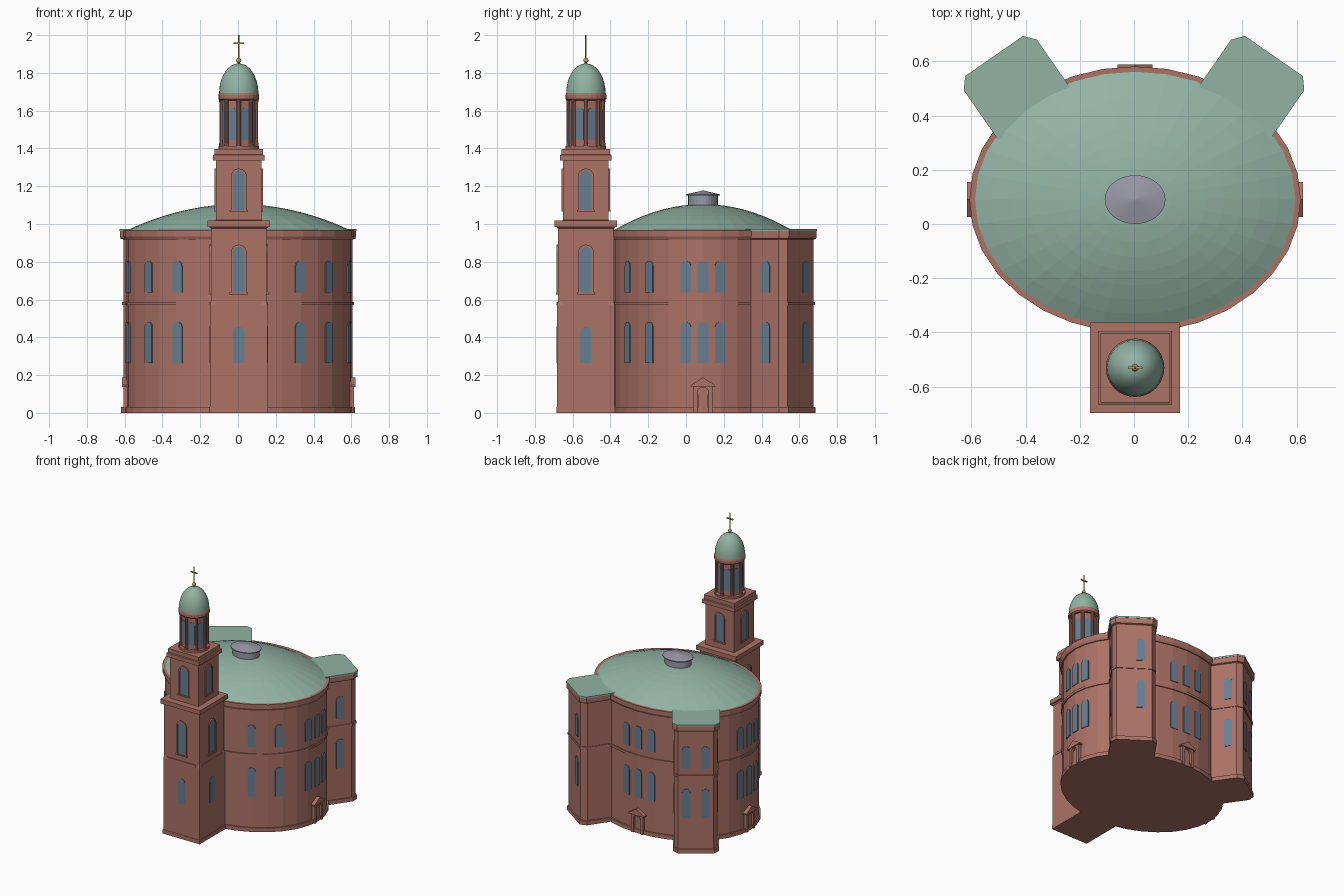
import bpy, bmesh, math
from math import sin, cos, pi, radians
from mathutils import Vector

cube = bpy.data.objects.get("Cube")
if cube:
    bpy.data.objects.remove(cube)


def material(name, rgb):
    m = bpy.data.materials.new(name)
    m.use_nodes = True
    m.diffuse_color = (*rgb, 1)
    bsdf = next(n for n in m.node_tree.nodes if n.type == 'BSDF_PRINCIPLED')
    bsdf.inputs["Base Color"].default_value = (*rgb, 1)
    bsdf.inputs["Roughness"].default_value = 0.8
    return m


BRICK = material("red sandstone", (0.41, 0.168, 0.133))
COPPER = material("green copper", (0.29, 0.45, 0.37))
GLASS = material("blue glass", (0.135, 0.21, 0.29))
LEAD = material("grey lead", (0.32, 0.32, 0.39))
GOLD = material("gold", (0.5, 0.35, 0.1))

CX, CY = 0.004, 0.09        # centre of the oval hall
RX, RY = 0.595, 0.475       # hall wall radii
TY = -0.53                  # centre of the front tower
Z = Vector((0, 0, 1))


def loft(name, rings, mat, smooth=False):
    """Skin matching rings of points and cap both ends."""
    bm = bmesh.new()
    loops = [[bm.verts.new(p) for p in r] for r in rings]
    n = len(loops[0])
    for a, b in zip(loops, loops[1:]):
        for i in range(n):
            j = (i + 1) % n
            bm.faces.new((a[i], a[j], b[j], b[i]))
    bm.faces.new(loops[0])
    bm.faces.new(loops[-1])
    bmesh.ops.recalc_face_normals(bm, faces=bm.faces)
    me = bpy.data.meshes.new(name)
    bm.to_mesh(me)
    bm.free()
    me.materials.append(mat)
    ob = bpy.data.objects.new(name, me)
    bpy.context.collection.objects.link(ob)
    if smooth:
        bpy.ops.object.select_all(action='DESELECT')
        ob.select_set(True)
        bpy.context.view_layer.objects.active = ob
        bpy.ops.object.shade_smooth_by_angle(angle=radians(35))
    return ob


def oval(x, y, z, rx, ry, n=32):
    return [(x + rx * cos(2 * pi * i / n), y + ry * sin(2 * pi * i / n), z) for i in range(n)]


def lathe(name, x, y, profile, mat, n=24, smooth=False):
    return loft(name, [oval(x, y, z, r, r, n) for r, z in profile], mat, smooth)


def square(z, h):
    return [(CX + a * h, TY + b * h, z) for a, b in ((-1, -1), (1, -1), (1, 1), (-1, 1))]


def panel(name, outline, origin, normal, front, mat, back=0.012):
    """Upright plate: outline is (across, z), pushed out along a level normal."""
    nrm = Vector((*normal, 0)).normalized()
    o, side = Vector((*origin, 0)), Z.cross(nrm)
    rings = [[o + side * a + Z * z + nrm * d for a, z in outline] for d in (-back, front)]
    return loft(name, rings, mat)


def arch(w, z0, z1, steps=8):
    """Round-headed opening outline, from right foot over to left foot."""
    r = w / 2
    return [(r, z0)] + [(r * cos(pi * i / steps), z1 - r + r * sin(pi * i / steps))
                        for i in range(steps + 1)] + [(-r, z0)]


def bar(half, z0, z1):
    return [(-half, z0), (half, z0), (half, z1), (-half, z1)]


FLOORS = (("lower", 0.265, 0.482), ("upper", 0.637, 0.805))


def window_pair(name, origin, normal):
    for floor, z0, z1 in FLOORS:
        panel(f"{name}_{floor}", arch(0.056, z0, z1), origin, normal, 0.004, GLASS, 0.004)


# Oval hall with plinth, string course and cornice
wall = [(0.01, 0), (0.01, 0.03), (0, 0.03), (0, 0.57), (0.007, 0.57), (0.007, 0.588),
        (0, 0.588), (0, 0.918), (0.008, 0.918), (0.016, 0.935), (0.016, 0.967)]
loft("hall", [oval(CX, CY, z, RX + d, RY + d) for d, z in wall], BRICK)

# Shallow dome and its lantern
dome = [oval(CX, CY, 1.105 - 0.14 * f * f, RX * f, RY * f) for f in [1 - i / 9 for i in range(9)]]
loft("hall_dome", dome, COPPER)
lantern = [(0.098, 1.08), (0.098, 1.15), (0.112, 1.15), (0.112, 1.157), (0.004, 1.177)]
loft("lantern", [oval(CX, CY, z, r, r * 0.8) for r, z in lantern], LEAD)


# Hall windows and the three gabled doorways
def hall_spot(deg):
    t = radians(deg)
    return (CX + RX * cos(t), CY + RY * sin(t)), (cos(t) / RX, sin(t) / RY)


for deg in (-57, -36.7, -11, 0, 11, 80, 90, 100, 169, 180, 191, 216.7, 237):
    window_pair("hall_window", *hall_spot(deg))

for deg in (0, 90, 180):
    spot = hall_spot(deg)
    hole = arch(0.06, 0, 0.135)
    jambs = hole + [(-0.05, 0), (-0.05, 0.14), (0.05, 0.14), (0.05, 0)]
    panel("door_surround", jambs, *spot, 0.016, BRICK)
    panel("door_inner_arch", arch(0.045, 0, 0.12), *spot, 0.005, BRICK)
    gable = [(-0.064, 0.138), (0.064, 0.138), (0.064, 0.147), (0, 0.187), (-0.064, 0.147)]
    panel("door_gable", gable, *spot, 0.024, BRICK)

# Two stair towers at the back, mirrored, with chamfered outer corners
U, V = Vector((0.571, 0.821)), Vector((0.821, -0.571))
MID, OUT, HALF = 0.07, 0.803, 0.164


def stair_ring(s, z, d):
    """Outline grown by d from the roof edge."""
    h, c, o = HALF + d, 0.13 + d * 0.6, OUT + d
    pts = [(0.42, -h), (o - 0.04, -h), (o, -c), (o, c), (o - 0.04, h), (0.42, h)]
    flat = [U * u + V * (MID + v) for u, v in pts]
    return [(s * p.x, p.y, z) for p in flat]


stair = [(-0.006, 0), (-0.006, 0.03), (-0.015, 0.03), (-0.015, 0.57), (-0.010, 0.57),
         (-0.010, 0.588), (-0.015, 0.588), (-0.015, 0.918), (-0.004, 0.922),
         (-0.002, 0.935), (-0.002, 0.962)]
for s, label in ((1, "left"), (-1, "right")):
    loft(f"{label}_stair_tower", [stair_ring(s, z, d) for d, z in stair], BRICK)
    loft(f"{label}_stair_roof", [stair_ring(s, z, 0) for z in (0.962, 0.974)], COPPER)
    body = HALF - 0.015
    spots = [(0.665, MID + body, V)]
    if s > 0:
        spots += [(OUT - 0.015, MID - 0.045, U)]
    else:
        spots += [(OUT - 0.015, MID + k, U) for k in (-0.066, 0.066)]
        spots += [(0.69, MID - body, -V)]
    for u, v, nrm in spots:
        p = U * u + V * v
        window_pair(f"{label}_stair_window", (s * p.x, p.y), (s * nrm.x, nrm.y))

# Square front tower in three stages with cornices
tiers = [(0.155, 0), (0.155, 0.03), (0.152, 0.03), (0.152, 0.57), (0.148, 0.59), (0.148, 0.975),
         (0.157, 0.985), (0.166, 0.985), (0.166, 1.018), (0.12, 1.02), (0.12, 1.335),
         (0.136, 1.335), (0.136, 1.365), (0.128, 1.368), (0.128, 1.397), (0.1, 1.397)]
loft("front_tower", [square(z, h) for h, z in tiers], BRICK)

# Tower windows, frames, sills and string bars on each free face
stages = ((0.152, 0.265, 0.457, False), (0.148, 0.637, 0.88, True), (0.12, 1.075, 1.283, True))
for nx, ny in ((0, -1), (1, 0), (-1, 0), (0, 1)):
    for h, z0, z1, framed in stages:
        if ny == 1 and z0 < 1:
            continue
        spot = ((CX + nx * h, TY + ny * h), (nx, ny))
        panel("tower_window", arch(0.062, z0, z1), *spot, 0.003, GLASS, 0.004)
        if framed:
            frame = arch(0.062, z0, z1) + arch(0.084, z0, z1 + 0.011)[::-1]
            panel("tower_window_frame", frame, *spot, 0.008, BRICK)
            panel("tower_window_sill", bar(0.048, z0 - 0.01, z0), *spot, 0.009, BRICK)
    if ny < 1:
        base = (CX + nx * 0.152, TY + ny * 0.152)
        panel("tower_string_bar", bar(0.12, 0.572, 0.588), base, (nx, ny), 0.003, BRICK)

# Belfry: octagonal core, columns, tall windows and ring cornice
lathe("belfry_base", CX, TY, [(0.107, 1.39), (0.107, 1.412)], BRICK)
lathe("belfry_core", CX, TY, [(0.09, 1.4), (0.09, 1.67)], BRICK, 8)
for k in range(8):
    a, b = k * pi / 4, (k + 0.5) * pi / 4
    lathe("belfry_column", CX + 0.092 * cos(a), TY + 0.092 * sin(a),
          [(0.013, 1.41), (0.011, 1.43), (0.011, 1.645), (0.014, 1.66)], BRICK, 10, True)
    apothem = 0.09 * cos(pi / 8)
    panel("belfry_window", arch(0.046, 1.445, 1.615),
          (CX + apothem * cos(b), TY + apothem * sin(b)), (cos(b), sin(b)), 0.003, GLASS, 0.003)
lathe("belfry_cornice", CX, TY, [(0.1, 1.655), (0.108, 1.662), (0.108, 1.682), (0.104, 1.694)], BRICK)

# Tall cupola, finial ball and cross
cupola = [(0.104 * cos(t), 1.692 + 0.158 * sin(t)) for t in [radians(i * 9.7) for i in range(10)]]
lathe("cupola", CX, TY, cupola, COPPER, 32, True)
lathe("finial_stem", CX, TY, [(0.008, 1.845), (0.004, 1.86), (0.004, 1.9), (0.0035, 2.0)], GOLD, 8)
ball = [(0.013 * sin(t) + 0.0005, 1.866 - 0.013 * cos(t)) for t in [pi * i / 8 for i in range(9)]]
lathe("finial_ball", CX, TY, ball, GOLD, 12, True)
panel("cross_arm", bar(0.027, 1.952, 1.96), (CX, TY), (0, -1), 0.004, GOLD, 0.004)
